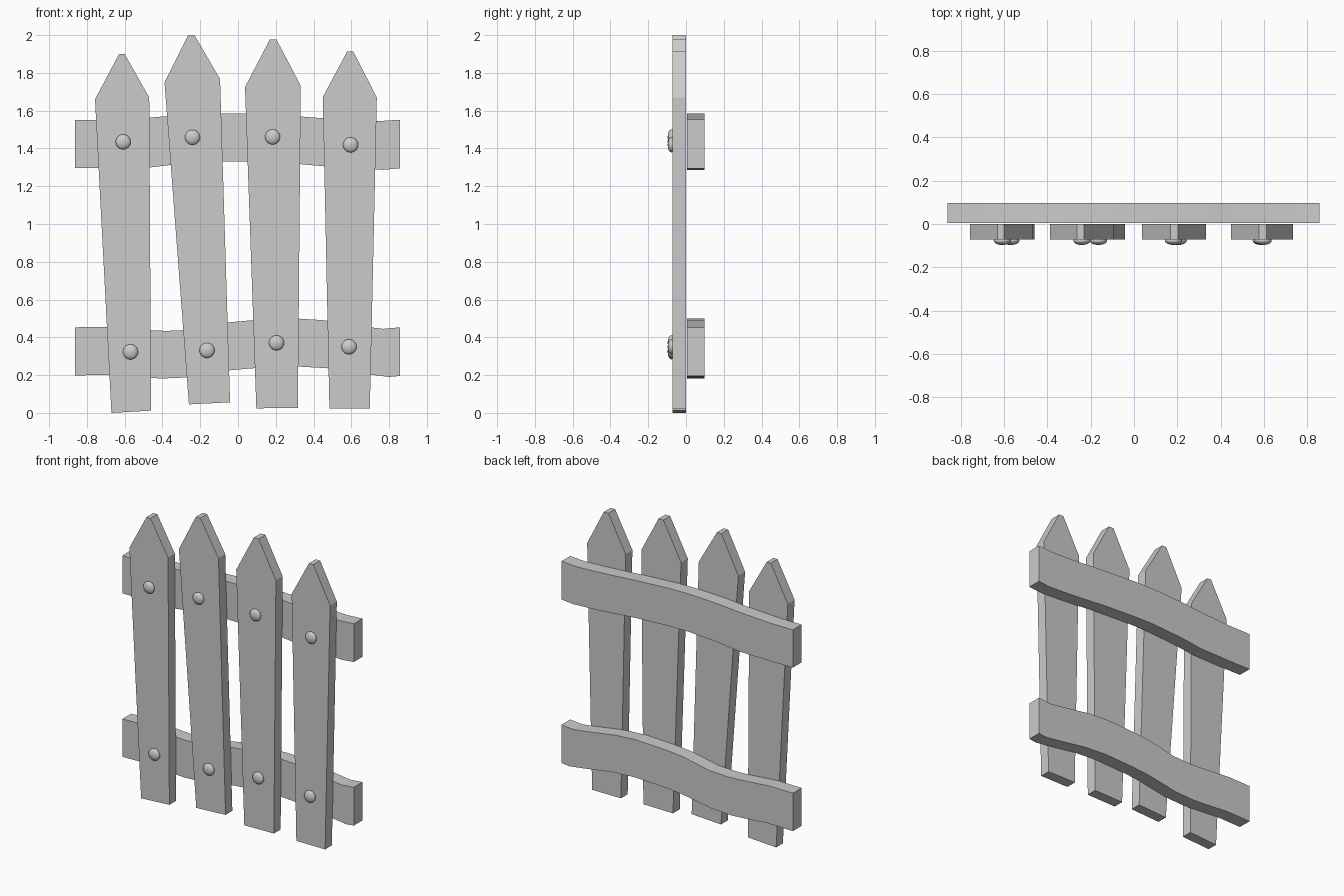
import bpy, bmesh
from mathutils import Matrix


def slab(name, outline, y_front, y_back):
    """Closed slab: an x/z outline extruded along y."""
    bm = bmesh.new()
    face = bm.faces.new([bm.verts.new((x, y_front, z)) for x, z in outline])
    ext = bmesh.ops.extrude_face_region(bm, geom=[face])
    moved = [v for v in ext["geom"] if isinstance(v, bmesh.types.BMVert)]
    bmesh.ops.translate(bm, verts=moved, vec=(0, y_back - y_front, 0))
    bmesh.ops.recalc_face_normals(bm, faces=bm.faces)
    return finish(name, bm)


def finish(name, bm):
    mesh = bpy.data.meshes.new(name)
    bm.to_mesh(mesh)
    bm.free()
    obj = bpy.data.objects.new(name, mesh)
    bpy.context.collection.objects.link(obj)
    return obj


# Crooked pickets: bottom left/right, right shoulder, blunt tip, left shoulder
pickets = [
    [(-.67, .0), (-.46, .012), (-.47, 1.67), (-.60, 1.90), (-.63, 1.90), (-.757, 1.66)],
    [(-.26, .045), (-.042, .056), (-.095, 1.767), (-.23, 2.0), (-.263, 2.0), (-.389, 1.75)],
    [(.097, .024), (.317, .027), (.332, 1.732), (.204, 1.976), (.168, 1.976), (.037, 1.725)],
    [(.484, .022), (.698, .022), (.735, 1.67), (.611, 1.912), (.577, 1.912), (.449, 1.672)],
]
for i, outline in enumerate(pickets):
    slab(f"picket_{i + 1}", outline, -.072, 0)

# Wavy rails behind the pickets: upper edge then lower edge, left to right
rails = {
    "upper_rail": (
        [(-.862, 1.551), (-.70, 1.551), (-.47, 1.563), (-.30, 1.577), (-.08, 1.585), (.05, 1.584),
         (.33, 1.569), (.45, 1.560), (.60, 1.551), (.75, 1.545), (.858, 1.552)],
        [(-.862, 1.297), (-.70, 1.296), (-.47, 1.299), (-.30, 1.319), (-.08, 1.331), (.05, 1.330),
         (.33, 1.317), (.45, 1.306), (.60, 1.295), (.77, 1.287), (.858, 1.295)]),
    "lower_rail": (
        [(-.862, .453), (-.70, .456), (-.47, .438), (-.38, .434), (-.24, .440), (-.05, .479),
         (.08, .491), (.30, .500), (.45, .491), (.70, .453), (.77, .445), (.858, .453)],
        [(-.862, .198), (-.68, .202), (-.46, .185), (-.40, .182), (-.26, .188), (-.04, .226),
         (.09, .237), (.31, .246), (.48, .236), (.70, .203), (.80, .190), (.858, .196)]),
}
for name, (top, bottom) in rails.items():
    slab(name, bottom + top[::-1], .004, .097)

# Flattened round nail heads, half sunk in the pickets
nails = [(-.608, 1.435), (-.241, 1.459), (.183, 1.461), (.596, 1.419),
         (-.569, .323), (-.164, .331), (.204, .371), (.588, .350)]
for i, (x, z) in enumerate(nails):
    bm = bmesh.new()
    bmesh.ops.create_uvsphere(bm, u_segments=24, v_segments=12, radius=1)
    bm.transform(Matrix.Rotation(1.5707963, 4, 'X'))
    bm.transform(Matrix.Diagonal((.04, .020, .04, 1)))
    for f in bm.faces:
        f.smooth = True
    finish(f"nail_head_{i + 1}", bm).location = (x, -.077, z)
